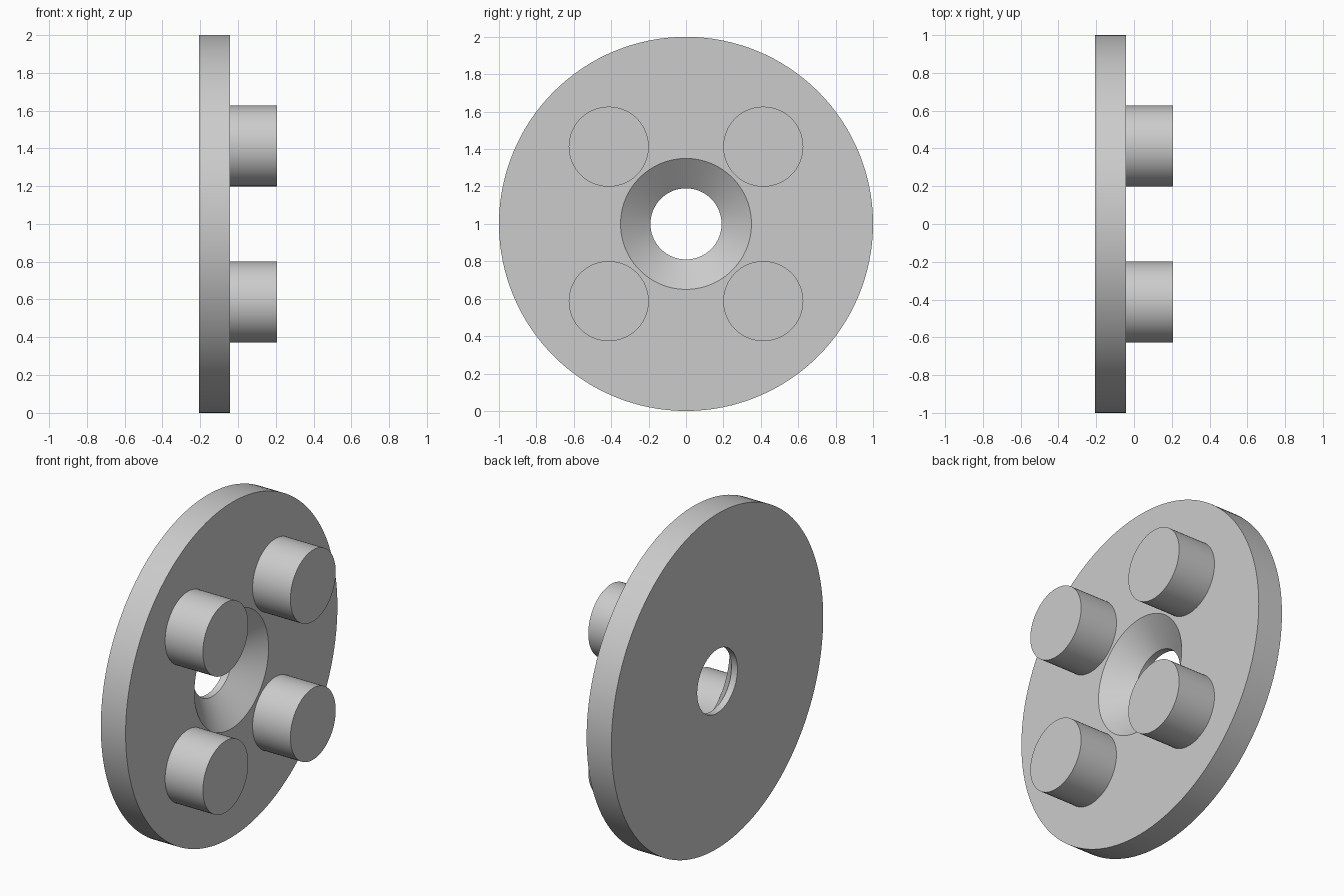
import bpy
import math
from mathutils import Matrix

cube = bpy.data.objects.get("Cube")
if cube:
    bpy.data.objects.remove(cube, do_unlink=True)

BACK, FACE, TIP = -0.207, -0.043, 0.207   # positions along x
CENTRE_Z = 1.0

grey = bpy.data.materials.new("light grey")
grey.use_nodes = True
colour = (0.6, 0.6, 0.6, 1)
grey.diffuse_color = colour
grey.node_tree.nodes["Principled BSDF"].inputs["Base Color"].default_value = colour


def finish(obj, name):
    obj.name = name
    obj.data.materials.append(grey)
    bpy.ops.object.select_all(action="DESELECT")
    obj.select_set(True)
    bpy.context.view_layer.objects.active = obj
    bpy.ops.object.shade_smooth_by_angle(angle=math.radians(25))


def lathe_ring(name, profile, sides):
    """Revolve a closed (x, radius) profile around the x axis."""
    n = len(profile)
    verts, faces = [], []
    for i in range(sides):
        a = 2 * math.pi * i / sides
        verts += [(x, r * math.cos(a), CENTRE_Z + r * math.sin(a)) for x, r in profile]
        j = (i + 1) % sides
        for k in range(n):
            m = (k + 1) % n
            faces.append((i * n + k, i * n + m, j * n + m, j * n + k))
    mesh = bpy.data.meshes.new(name)
    mesh.from_pydata(verts, [], faces)
    obj = bpy.data.objects.new(name, mesh)
    bpy.context.collection.objects.link(obj)
    finish(obj, name)


# Disc with a countersunk centre hole
lathe_ring("disc", [
    (BACK, 0.19), (BACK + 0.04, 0.19), (FACE, 0.35), (FACE, 1.0), (BACK, 1.0),
], 128)

# Four round pegs on the countersunk face
for side_y, side in ((-1, "front"), (1, "back")):
    for side_z, level in ((-1, "lower"), (1, "upper")):
        bpy.ops.mesh.primitive_cylinder_add(
            vertices=64, radius=0.214, depth=TIP - FACE,
            location=((TIP + FACE) / 2, 0.413 * side_y, CENTRE_Z + 0.413 * side_z),
            rotation=(0, math.pi / 2, 0))
        finish(bpy.context.object, f"{level}_{side}_peg")
